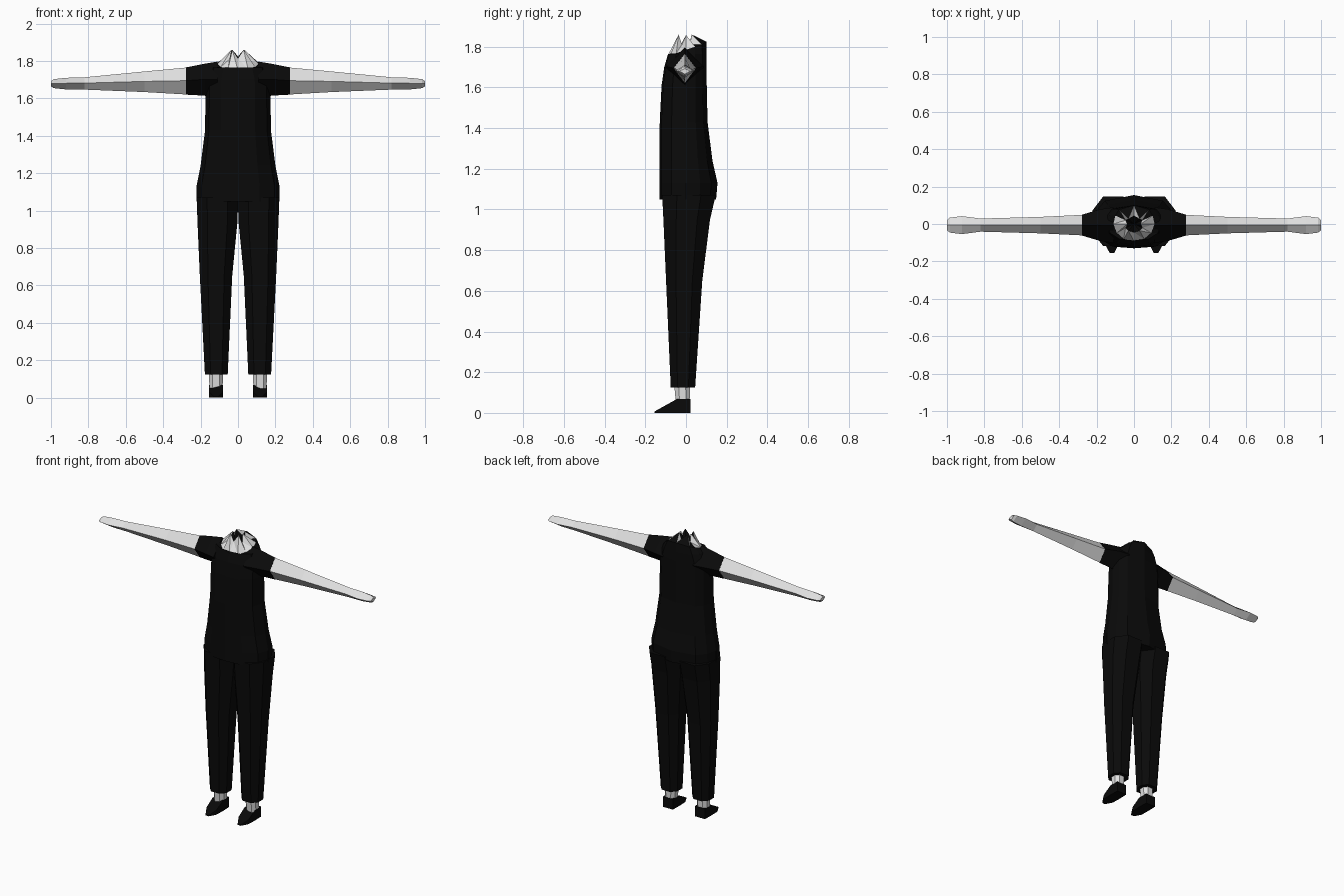
import bpy
import bmesh

cube = bpy.data.objects.get("Cube")
if cube:
    bpy.data.objects.remove(cube, do_unlink=True)


def make_material(name, value):
    mat = bpy.data.materials.new(name)
    mat.use_nodes = True
    colour = (value, value, value, 1)
    mat.diffuse_color = colour
    bsdf = next(n for n in mat.node_tree.nodes if n.type == 'BSDF_PRINCIPLED')
    bsdf.inputs["Base Color"].default_value = colour
    return mat


BLACK = make_material("black cloth", 0.003)
SKIN = make_material("pale grey skin", 0.75)


def bridge(bm, low, high):
    n = len(low)
    return [bm.faces.new((low[i], low[(i + 1) % n], high[(i + 1) % n], high[i]))
            for i in range(n)]


def finish(name, bm, mats):
    bmesh.ops.recalc_face_normals(bm, faces=bm.faces)
    mesh = bpy.data.meshes.new(name)
    bm.to_mesh(mesh)
    bm.free()
    for mat in mats:
        mesh.materials.append(mat)
    obj = bpy.data.objects.new(name, mesh)
    bpy.context.collection.objects.link(obj)
    return obj


def loft(name, rings, mat):
    """Capped skin over a list of equally sized rings."""
    bm = bmesh.new()
    loops = [[bm.verts.new(p) for p in ring] for ring in rings]
    for low, high in zip(loops, loops[1:]):
        bridge(bm, low, high)
    bm.faces.new(loops[0])
    bm.faces.new(loops[-1])
    return finish(name, bm, [mat])


def full_ring(half):
    """Complete a half outline (front to back) with its mirrored side."""
    return list(half) + [(-x, y, z) for x, y, z in half[-2:0:-1]]


# Shirt and neck: one body of twelve-sided rings
SECTION = [(0, 1), (0.52, 0.93), (0.88, 0.55), (1, 0), (0.92, 0.45), (0.7, 0.8), (0, 1)]


def torso_ring(z, w, front, back):
    return full_ring([(w * u, v * (front if i < 3 else back), z)
                      for i, (u, v) in enumerate(SECTION)])


TORSO = [  # height, half width, front, back
    (1.05, 0.222, -0.13, 0.148),
    (1.13, 0.222, -0.13, 0.155),
    (1.24, 0.2, -0.13, 0.13),
    (1.43, 0.176, -0.129, 0.106),
    (1.61, 0.174, -0.12, 0.102),
    (1.7, 0.172, -0.107, 0.101),
    (1.765, 0.145, -0.088, 0.101),
]
NECKLINE = [(0, -0.093, 1.75), (0.055, -0.08, 1.752), (0.092, -0.048, 1.768), (0.11, 0, 1.785),
            (0.1, 0.045, 1.8), (0.08, 0.077, 1.81), (0, 0.1, 1.825)]
NECK_TOP = [(0, -0.045, 1.815), (0.03, -0.036, 1.86), (0.045, -0.02, 1.81), (0.036, 0, 1.858),
            (0.045, 0.02, 1.812), (0.03, 0.028, 1.86), (0, 0.045, 1.82)]

bm = bmesh.new()
loops = [[bm.verts.new(p) for p in torso_ring(*row)] for row in TORSO]
outer = [bm.verts.new(p) for p in full_ring(NECKLINE)]
inner = [bm.verts.new(p) for p in full_ring(NECK_TOP)]
loops.append(outer)
for low, high in zip(loops, loops[1:]):
    bridge(bm, low, high)
bm.faces.new(loops[0])
pit = bm.verts.new((0, 0, 1.74))
for i in range(12):
    j = (i + 1) % 12
    a, b, c, d = outer[i], outer[j], inner[j], inner[i]
    if 4 <= i <= 7:
        # Behind the neck, skin spikes alternate with collar wedges
        if i in (4, 6):
            collar, spike = (a, b, d), (b, c, d)
        else:
            collar, spike = (a, b, c), (a, c, d)
        if i in (5, 6):
            peak = d if i == 5 else c
            collar = (a, b, peak)
            spike = (b, c, d) if i == 5 else (a, c, d)
        bm.faces.new(collar)
        bm.faces.new(spike).material_index = 1
    else:
        bm.faces.new((a, b, d)).material_index = 1
        bm.faces.new((b, c, d)).material_index = 1
    bm.faces.new((d, c, pit))
finish("shirt_and_neck", bm, [BLACK, SKIN])


# Limb cross-sections
def diamond(x, y_half, bottom, top, s):
    mid, yc = (top + bottom) / 2 + 0.002, -0.006
    return [(s * x, yc - y_half, mid), (s * x, yc, top),
            (s * x, yc + y_half, mid), (s * x, yc, bottom)]


def octagon(z, x0, x1, y0, y1, s):
    xc, yc, w, d = (x0 + x1) / 2, (y0 + y1) / 2, (x1 - x0) / 2, (y1 - y0) / 2
    unit = [(1, -.45), (1, .45), (.5, 1), (-.5, 1), (-1, .45), (-1, -.45), (-.5, -1), (.5, -1)]
    return [(s * (xc + w * u), yc + d * v, z) for u, v in unit]


SLEEVE = [(0.11, 0.095, 1.6, 1.797), (0.18, 0.085, 1.615, 1.785), (0.277, 0.056, 1.62, 1.766)]
ARM = [(0.275, 0.055, 1.621, 1.765), (0.5, 0.044, 1.634, 1.744), (0.82, 0.035, 1.647, 1.713),
       (0.92, 0.048, 1.648, 1.71), (0.985, 0.04, 1.655, 1.703), (1.0, 0.027, 1.665, 1.692)]
LEG = [(0.125, 0.055, 0.177, -0.075, 0.045), (0.65, 0.031, 0.204, -0.098, 0.08),
       (0.95, 0.002, 0.217, -0.111, 0.118), (1.07, 0, 0.221, -0.117, 0.146)]
ANKLE = [(0.05, 0.083, 0.153, -0.05, 0.018), (0.14, 0.078, 0.155, -0.058, 0.02)]
# Shoe outline: x offset, y, upper height
SHOE = [(-0.036, 0.022, 0.068), (-0.038, -0.045, 0.068), (-0.036, -0.11, 0.03), (-0.012, -0.155, 0.007),
        (0.012, -0.155, 0.007), (0.036, -0.11, 0.03), (0.038, -0.045, 0.068), (0.036, 0.022, 0.068)]

for side, s in (("left", 1), ("right", -1)):
    loft(side + "_sleeve", [diamond(*row, s) for row in SLEEVE], BLACK)
    loft(side + "_arm", [diamond(*row, s) for row in ARM], SKIN)
    loft(side + "_trouser_leg", [octagon(*row, s) for row in LEG], BLACK)
    loft(side + "_ankle", [octagon(*row, s) for row in ANKLE], SKIN)
    loft(side + "_shoe", [[(s * (0.118 + x), y, 0) for x, y, z in SHOE],
                          [(s * (0.118 + x), y, z) for x, y, z in SHOE]], BLACK)
